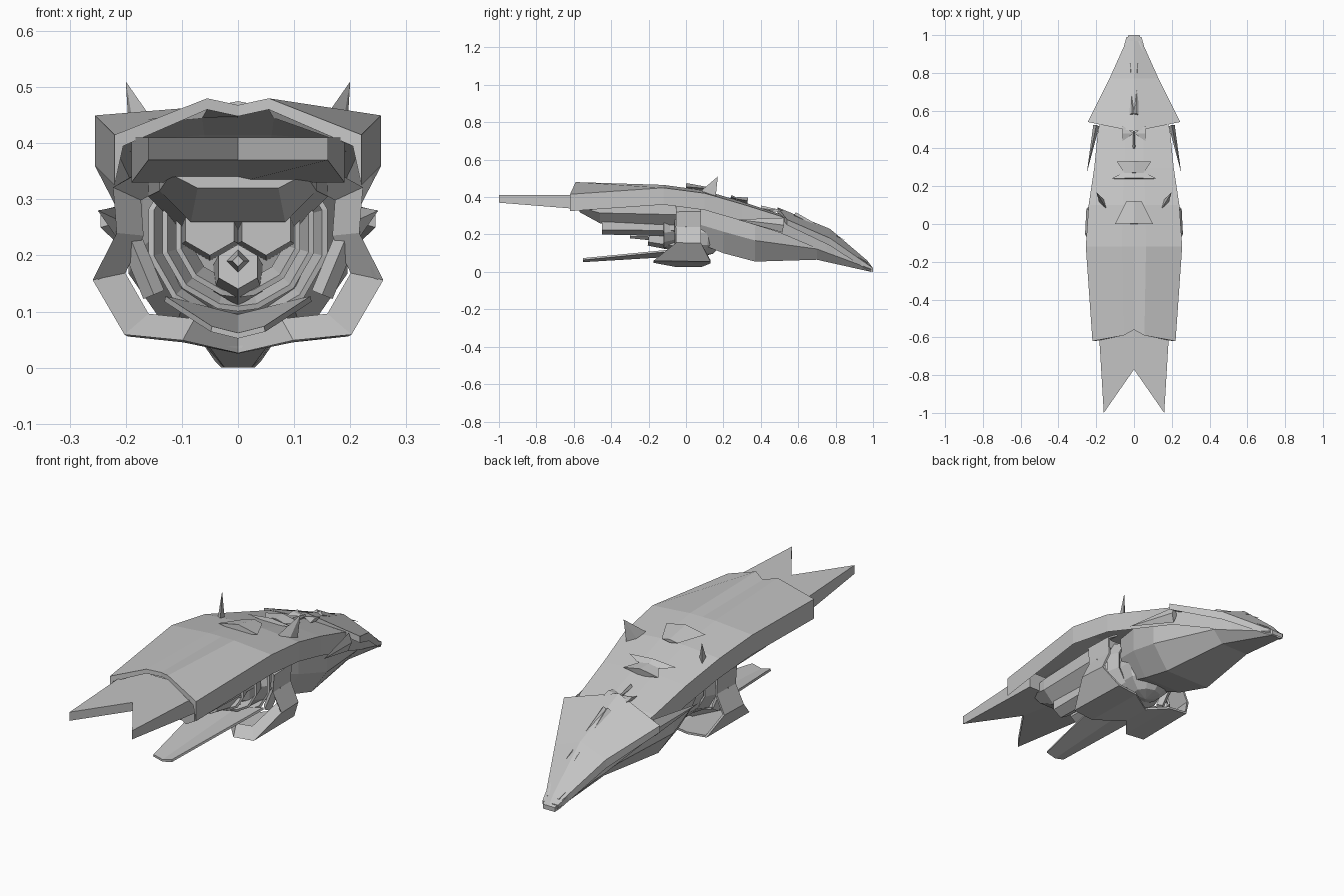
import bpy, bmesh, math
from mathutils import Matrix, Vector

cube = bpy.data.objects.get("Cube")
if cube:
    bpy.data.objects.remove(cube)

grey = bpy.data.materials.new("hull grey")
grey.use_nodes = True
colour = (0.55, 0.55, 0.55, 1)
grey.diffuse_color = colour
grey.node_tree.nodes["Principled BSDF"].inputs["Base Color"].default_value = colour


def finish(name, bm, thickness=0):
    """Turn the bmesh into a named flat-shaded object."""
    bmesh.ops.recalc_face_normals(bm, faces=bm.faces)
    mesh = bpy.data.meshes.new(name)
    bm.to_mesh(mesh)
    bm.free()
    mesh.materials.append(grey)
    ob = bpy.data.objects.new(name, mesh)
    bpy.context.collection.objects.link(ob)
    if thickness:
        shell = ob.modifiers.new("Thickness", 'SOLIDIFY')
        shell.thickness = thickness
        shell.offset = 0


def skin(name, rows, thickness=0):
    """Skin half-sections mirrored across x = 0; without a thickness the result is closed."""
    bm = bmesh.new()
    rings = []
    for row in rows:
        mirrored = [(-x, y, z) for x, y, z in reversed(row) if x > 0]
        rings.append([bm.verts.new(point) for point in row + mirrored])
    count = len(rings[0])
    for ring, following in zip(rings, rings[1:]):
        for i in range(count - 1 if thickness else count):
            j = (i + 1) % count
            bm.faces.new((ring[i], ring[j], following[j], following[i]))
    if not thickness:
        middle = len(rows[0]) - 1
        for ring in (rings[0], rings[-1]):
            bm.faces.new(ring[:middle + 1])
            bm.faces.new(ring[middle:] + ring[:1])
    finish(name, bm, thickness)


def slab(name, stations):
    """Plate with a folded centre line and straight edges of a given depth."""
    rows = []
    for y, centre_y, centre_z, half_width, edge_z, depth in stations:
        rows.append([(0, centre_y, centre_z), (half_width, y, edge_z),
                     (half_width, y, edge_z - depth), (0, centre_y, centre_z - depth)])
    skin(name, rows)


def hull(name, stations):
    """Faceted keel-shaped body: flat belly, flared bilge, upright side."""
    rows = []
    for y, belly, half_width, top in stations:
        rows.append([(0, y, belly), (half_width * 0.6, y, belly),
                     (half_width, y, (belly + top) / 2), (half_width, y, top), (0, y, top)])
    skin(name, rows)


def spike(name, start, end, start_radius, end_radius=0, sides=4, squash=(1, 1)):
    """Tapered prism between two points, twinned when it stands off the centre line."""
    for prefix, side in (("left_", 1), ("right_", -1)) if start[0] else (("", 1),):
        bm = bmesh.new()
        axis = Vector(end) - Vector(start)
        middle = (Vector(start) + Vector(end)) / 2
        turn = axis.to_track_quat('Z', 'Y').to_matrix().to_4x4()
        place = Matrix.Translation(middle) @ turn @ Matrix.Diagonal((*squash, 1, 1))
        bmesh.ops.create_cone(bm, cap_ends=True, segments=sides, radius1=start_radius,
                              radius2=end_radius, depth=axis.length, matrix=place)
        bmesh.ops.remove_doubles(bm, verts=bm.verts, dist=0.0001)
        for vert in bm.verts:
            vert.co.x *= side
        finish(prefix + name, bm)


# Carapace: arched back, upright rim, hollow underside and notched rear edge
sections = []
for y, ridge, half_width in ((-0.62, 0.48, 0.22), (-0.12, 0.465, 0.255), (0.1, 0.435, 0.24),
                             (0.3, 0.375, 0.21), (0.5, 0.31, 0.19), (0.75, 0.2, 0.11),
                             (0.97, 0.05, 0.03)):
    at_rear = y < -0.5
    notch = 0.06 if at_rear else 0
    rim = ridge - (0.065 if at_rear else ridge / 30)
    under = rim - min(0.09, rim / 2)
    shell = min(0.02, rim / 4)
    sections.append([(0, y + notch, ridge - notch / 5), (half_width / 4, y + notch / 2, ridge),
                     (half_width, y, rim), (half_width, y, under),
                     (half_width * 0.93, y, rim - shell),
                     (half_width / 4, y + notch / 2, ridge - shell),
                     (0, y + notch, ridge - notch / 5 - shell)])
skin("carapace", sections)

# Forked tail and pointed nose hood
slab("tail_fork", ((-1, -0.77, 0.41, 0.16, 0.41, 0.04), (-0.5, -0.5, 0.41, 0.19, 0.41, 0.08)))
slab("nose_hood", ((0.54, 0.49, 0.345, 0.245, 0.28, 0.03), (0.77, 0.77, 0.23, 0.13, 0.18, 0.04),
                   (0.97, 0.97, 0.06, 0.04, 0.04, 0.03), (1, 1, 0.02, 0.03, 0.02, 0.02)))
spike("hood_ridge", (0.01, 0.58, 0.305), (0.02, 0.85, 0.17), 0.015)

# Lower hull narrowing to the nose and the core, and the shallower rear underbody
hull("lower_hull", ((0.05, 0.16, 0.12, 0.36), (0.2, 0.1, 0.17, 0.33), (0.37, 0.055, 0.195, 0.28),
                    (0.7, 0.065, 0.12, 0.18), (0.99, 0, 0.04, 0.03)))
hull("rear_underbody", ((-0.57, 0.32, 0.12, 0.37), (-0.46, 0.26, 0.14, 0.37),
                        (0, 0.24, 0.16, 0.37)))
spike("engine_pod", (0.05, 0, 0.25), (0.05, -0.45, 0.25), 0.06, 0.05, sides=6)

# Harness band slung round the hull: inset rear wall, then an outer face flaring into feet
path = ((0.17, 0.35), (0.22, 0.32), (0.215, 0.24), (0.255, 0.155), (0.2, 0.06), (0.1, 0.05),
        (0, 0.03))
rear_inner, rear_outer, front_outer = [], [], []
for x, z in path:
    foot = x > 0 and z < 0.1
    rear = -0.17 if foot else -0.05
    rear_inner.append((x * 0.8, rear + 0.05, z + (0.22 - z) / 5))
    rear_outer.append((x, rear, z))
    front_outer.append((x * 0.97, 0.13 if foot else 0.08, z))
skin("harness_band", (rear_inner, rear_outer, front_outer), thickness=0.01)
spike("strut", (0.2, 0, 0.25), (0.15, 0, 0.13), 0.02, 0.02)

# Nested collars inside the harness, shrinking towards the rear
for step in range(3):
    collar = []
    for rim in range(2):
        radius = 0.16 - step * 0.025 - rim * 0.02
        y = (rim - step) * 0.06
        arc = [(radius * math.cos(math.radians(angle)), y,
                0.24 + radius * math.sin(math.radians(angle))) for angle in range(45, -90, -30)]
        collar.append(arc + [(0, y, 0.24 - radius)])
    skin("collar_" + str(step + 1), collar, thickness=0.01)

# Round core within the collars
core = bmesh.new()
bmesh.ops.create_uvsphere(core, u_segments=10, v_segments=6, radius=0.13,
                          matrix=Matrix.Translation((0, 0.08, 0.21)))
finish("core", core)

# Trailing tongue, dished and widening towards the harness
tongue = []
for y in (-0.55, -0.3, 0):
    half_width = 0.13 + y * 0.15
    lowest = 0.09 + y * 0.06
    tongue.append([(half_width, y, lowest + half_width / 4), (0, y, lowest)])
skin("tongue", tongue, thickness=0.01)

# Gun under the rear
spike("gun_body", (0, -0.04, 0.16), (0, -0.2, 0.18), 0.05, 0.04, sides=6)
spike("gun_barrel", (0, -0.2, 0.19), (0, -0.3, 0.19), 0.02, 0.01)

# Side fins and back horns
spike("side_fin", (0.2, 0.52, 0.25), (0.25, 0.27, 0.28), 0.04, squash=(0.4, 1))
spike("horn", (0.17, 0.12, 0.41), (0.2, 0.17, 0.51), 0.05, squash=(0.3, 1))

# Small crest details along the back
spike("rear_crest", (0, 0, 0.455), (0, 0.12, 0.445), 0.1, 0.04, squash=(1, 0.2))
spike("visor", (0, 0.24, 0.4), (0, 0.27, 0.39), 0.12, 0.06, squash=(1, 0.1))
spike("visor_brow", (0, 0.33, 0.38), (0, 0.27, 0.39), 0.09, 0.05, squash=(1, 0.2))
spike("neck_wing", (0.06, 0.48, 0.33), (0, 0.48, 0.33), 0.04, squash=(1, 0.2))
spike("neck_spine", (0, 0.4, 0.34), (0, 0.55, 0.32), 0.015, squash=(0.5, 1))
